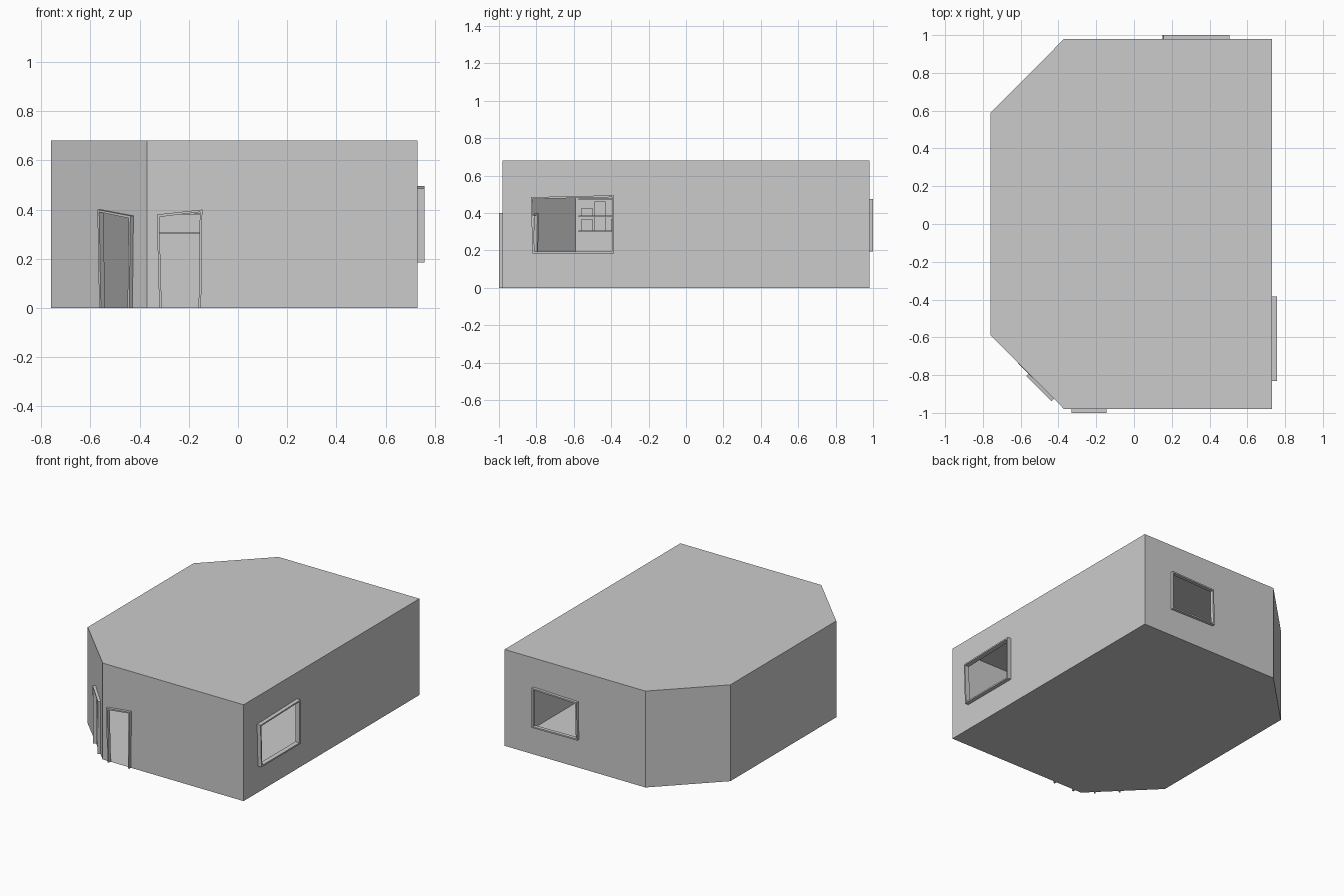
import bpy, bmesh
from mathutils import Vector

if "Cube" in bpy.data.objects:
    bpy.data.objects.remove(bpy.data.objects["Cube"])

H = 0.68
PLAN = [(-0.37, -0.98), (0.73, -0.98), (0.73, 0.98),
        (-0.37, 0.98), (-0.76, 0.59), (-0.76, -0.59)]


def make(name, verts, faces):
    me = bpy.data.meshes.new(name)
    me.from_pydata(verts, [], faces)
    bm = bmesh.new()
    bm.from_mesh(me)
    bmesh.ops.recalc_face_normals(bm, faces=bm.faces)
    bm.to_mesh(me)
    bm.free()
    ob = bpy.data.objects.new(name, me)
    bpy.context.collection.objects.link(ob)
    return ob


def box(name, x0, x1, y0, y1, z0, z1):
    v = [(x, y, z) for x in (x0, x1) for y in (y0, y1) for z in (z0, z1)]
    return make(name, v, [(0, 1, 3, 2), (4, 6, 7, 5), (0, 4, 5, 1),
                          (2, 3, 7, 6), (0, 2, 6, 4), (1, 5, 7, 3)])


# Openings per wall: (name, corners BL BR TR TL as (along wall, z), frame depth)
OPENINGS = {
    0: ("front_door", [(0.05, 0), (0.22, 0), (0.225, 0.40), (0.04, 0.38)], 0.02),
    1: ("side_window", [(0.16, 0.185), (0.595, 0.185), (0.595, 0.495), (0.15, 0.485)], 0.027),
    2: ("back_window", [(0.225, 0.195), (0.58, 0.20), (0.575, 0.465), (0.225, 0.475)], 0.02),
    5: ("corner_door", [(0.295, 0), (0.468, 0), (0.474, 0.375), (0.285, 0.40)], 0.018),
}
T = 0.01

for i, a in enumerate(PLAN):
    a = Vector((*a, 0))
    b = Vector((*PLAN[(i + 1) % 6], 0))
    d = (b - a).normalized()
    n = Vector((d.y, -d.x, 0))
    length = (b - a).length

    def pt(p, off=0.0):
        return a + d * p[0] + n * off + Vector((0, 0, p[1]))

    rim = [(0, 0), (length, 0), (length, H), (0, H)]
    if i not in OPENINGS:
        make("wall_%d" % i, [pt(p) for p in rim], [(0, 1, 2, 3)])
        continue
    name, outer, depth = OPENINGS[i]
    door = outer[0][1] == 0
    tb = 0 if door else T
    inner = [(u + su * T, z + sz) for (u, z), su, sz in
             zip(outer, (1, -1, -1, 1), (tb, tb, -T, -T))]
    segs = [(k, (k + 1) % 4) for k in range(1 if door else 0, 4)]
    # Wall with a crooked hole
    make("wall_%d" % i, [pt(p) for p in rim + inner],
         [(k, m, m + 4, k + 4) for k, m in segs])
    # Frame around the hole
    verts = [pt(p, o) for o in (depth, -0.006) for p in outer + inner]
    faces = []
    for k, m in segs:
        faces += [(k, m, m + 4, k + 4), (k + 8, k + 12, m + 12, m + 8),
                  (k, k + 8, m + 8, m), (k + 4, m + 4, m + 12, k + 12)]
    if door:
        faces += [(0, 4, 12, 8), (1, 9, 13, 5)]
    make(name + "_frame", verts, faces)

# Floor and ceiling
make("floor", [(x, y, 0) for x, y in PLAN], [tuple(range(6))])
make("ceiling", [(x, y, H) for x, y in PLAN], [tuple(range(6))])

# Wall shelves with stacked boxes, glimpsed through the openings
for k, z in enumerate((0.30, 0.38, 0.47)):
    box("left_shelf_%d" % k, -0.755, -0.70, -0.575, -0.25, z, z + 0.008)
for k, (y, z, h) in enumerate([(-0.56, 0.308, 0.06), (-0.49, 0.308, 0.07), (-0.40, 0.308, 0.06),
                               (-0.56, 0.388, 0.04), (-0.49, 0.388, 0.075)]):
    box("left_shelf_box_%d" % k, -0.75, -0.71, y, y + 0.06, z, z + h)
for k, z in enumerate((0.30, 0.38)):
    box("back_shelf_%d" % k, -0.34, 0.05, 0.92, 0.975, z, z + 0.006)
